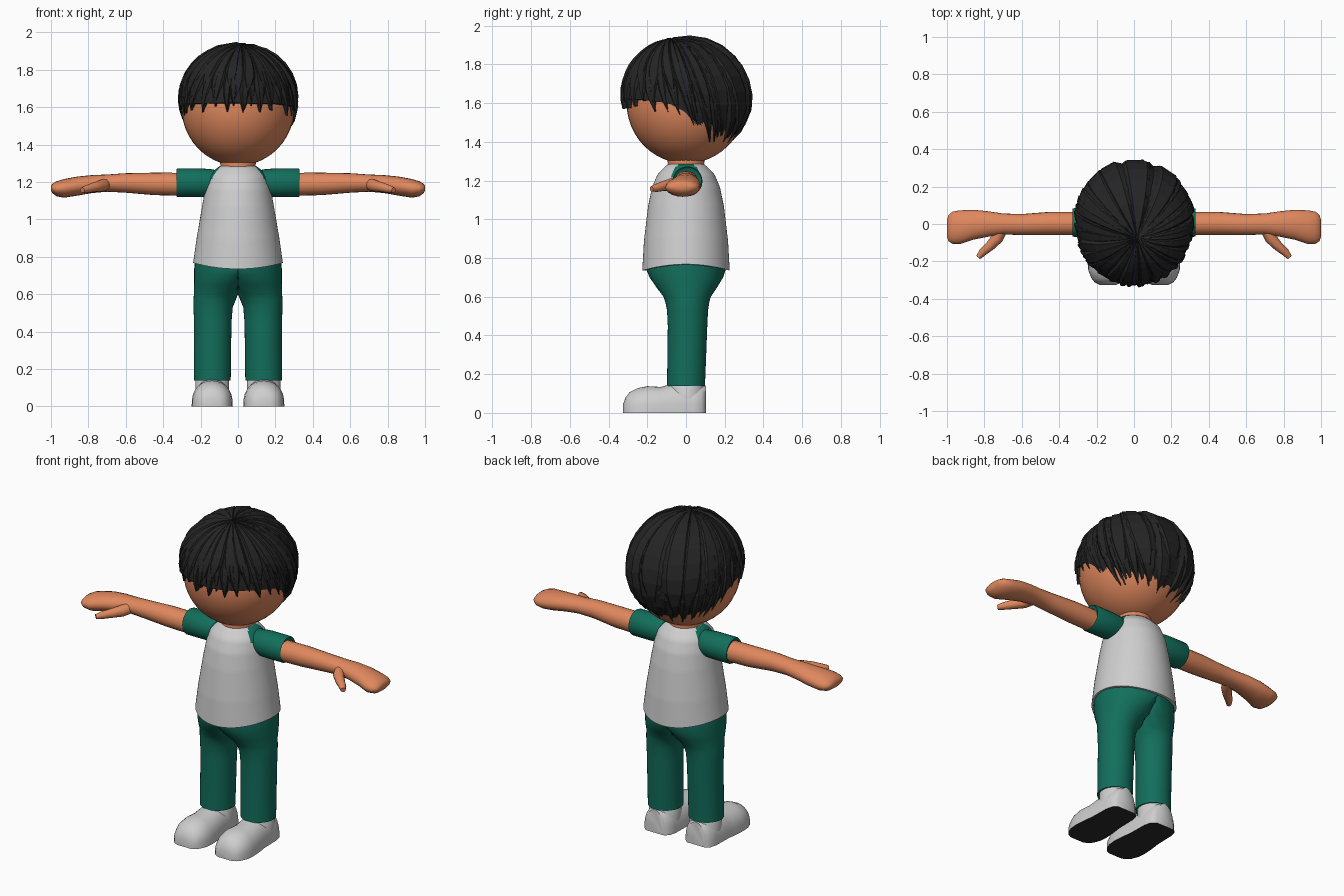
import bpy, bmesh, math, random
from math import sin, cos, pi, radians
from mathutils import Vector

if "Cube" in bpy.data.objects:
    bpy.data.objects.remove(bpy.data.objects["Cube"])

random.seed(4)


def material(name, rgb):
    m = bpy.data.materials.new(name)
    m.diffuse_color = (*rgb, 1)
    m.use_nodes = True
    m.node_tree.nodes["Principled BSDF"].inputs["Base Color"].default_value = m.diffuse_color
    return m


SKIN = material("skin", (0.74, 0.245, 0.11))
WHITE = material("off_white", (0.62, 0.62, 0.62))
GREEN = material("green", (0.006, 0.155, 0.105))
HAIR = material("hair_black", (0.018, 0.018, 0.018))
SOLE = material("sole_grey", (0.024, 0.024, 0.024))


def finish(bm, name, mats, smooth=50, rule=None):
    """Turn a bmesh into an object; rule picks a material index per face."""
    bm.normal_update()
    if rule:
        for f in bm.faces:
            f.material_index = rule(f)
    me = bpy.data.meshes.new(name)
    bm.to_mesh(me)
    bm.free()
    ob = bpy.data.objects.new(name, me)
    bpy.context.collection.objects.link(ob)
    for m in mats:
        me.materials.append(m)
    if smooth:
        bpy.ops.object.select_all(action='DESELECT')
        ob.select_set(True)
        bpy.context.view_layer.objects.active = ob
        bpy.ops.object.shade_smooth_by_angle(angle=radians(smooth))
    return ob


def loft(rings, cap=True):
    """Skin closed rings of points."""
    bm = bmesh.new()
    vs = [[bm.verts.new(p) for p in r] for r in rings]
    n = len(vs[0])
    for a, b in zip(vs, vs[1:]):
        for i in range(n):
            j = (i + 1) % n
            bm.faces.new((a[i], a[j], b[j], b[i]))
    if cap:
        bm.faces.new(vs[0][::-1])
        bm.faces.new(vs[-1])
    bmesh.ops.recalc_face_normals(bm, faces=bm.faces)
    return bm


def mix(table, t):
    """Linear lookup in rows whose first value is the key."""
    for a, b in zip(table, table[1:]):
        if t <= b[0]:
            k = max(0, (t - a[0]) / (b[0] - a[0]))
            return [p + (q - p) * k for p, q in zip(a[1:], b[1:])]
    return table[-1][1:]


def angles(n):
    return [2 * pi * i / n for i in range(n)]


def tube(points, radii, n=12):
    """Round tube through points lying roughly in a level plane."""
    ps = [Vector(p) for p in points]
    rings = []
    for i, (p, r) in enumerate(zip(ps, radii)):
        d = (ps[min(i + 1, len(ps) - 1)] - ps[max(i - 1, 0)]).normalized()
        u = d.cross(Vector((0, 0, 1))).normalized()
        v = u.cross(d)
        rings.append([p + u * r * cos(a) + v * r * sin(a) for a in angles(n)])
    return loft(rings)


# Head and neck
bm = bmesh.new()
bmesh.ops.create_uvsphere(bm, u_segments=40, v_segments=24, radius=1)
for v in bm.verts:
    v.co = (v.co.x * 0.302, v.co.y * 0.307, 1.6 + v.co.z * 0.312)
finish(bm, "head", [SKIN])
finish(loft([[(r * cos(a), r * sin(a), z) for a in angles(24)]
             for z, r in ((1.24, 0.1), (1.29, 0.094), (1.34, 0.1))]), "neck", [SKIN])

# Shirt body, with raglan shoulders and a hem that rises at the sides
SHIRT = [(0.0, 0.24, 0.226), (0.28, 0.22, 0.217), (0.6, 0.192, 0.196), (0.78, 0.175, 0.176),
         (0.9, 0.155, 0.148), (0.96, 0.128, 0.118), (1.0, 0.098, 0.092)]
rings = []
for k in range(41):
    t = k / 40
    rx, ry = mix(SHIRT, t)
    rings.append([(rx * cos(a), ry * sin(a),
                   0.735 + 0.55 * t + 0.033 * cos(a) ** 2 * (1 - t) ** 2) for a in angles(72)])


def raglan(f):
    c = f.calc_center_median()
    return int(c.z > 1.11 and abs(c.x) > 0.095 + 0.75 * max(0, 1.28 - c.z) and c.z < 1.283)


finish(loft(rings), "shirt", [WHITE, GREEN], rule=raglan)

# Trouser leg half: round cuff widening into half of the hips, closed at x = 0
LEG = [(0.14, 0.137, 0.098, 0.0, 0.098), (0.45, 0.135, 0.1, 0.008, 0.102),
       (0.53, 0.133, 0.105, 0.008, 0.106), (0.57, 0.125, 0.113, 0.007, 0.113),
       (0.6, 0.11, 0.126, 0.006, 0.122), (0.65, 0.08, 0.155, 0.004, 0.158),
       (0.7, 0.04, 0.194, 0.002, 0.19), (0.74, 0.0, 0.234, 0.0, 0.205),
       (0.78, 0.0, 0.23, 0.0, 0.205)]

# Arm and hand sections: x, centre y, centre z, radius y, radius z
ARM = [(0.25, 0.003, 1.187, 0.062, 0.062), (0.45, 0.003, 1.19, 0.062, 0.06),
       (0.6, -0.003, 1.195, 0.056, 0.052), (0.7, 0.0, 1.194, 0.056, 0.046),
       (0.78, 0.0, 1.189, 0.068, 0.048), (0.86, -0.004, 1.178, 0.08, 0.051),
       (0.93, -0.017, 1.166, 0.09, 0.05), (0.97, -0.02, 1.164, 0.086, 0.04),
       (0.992, -0.022, 1.166, 0.07, 0.026), (1.0, -0.024, 1.166, 0.045, 0.012)]

# Shoe sections along y: half width, height
SHOE = [(-0.325, 0.045, 0.045), (-0.312, 0.072, 0.08), (-0.29, 0.09, 0.108),
        (-0.25, 0.106, 0.128), (-0.2, 0.11, 0.138), (-0.13, 0.105, 0.134),
        (-0.08, 0.098, 0.148), (0.04, 0.095, 0.15), (0.08, 0.085, 0.148), (0.102, 0.06, 0.14)]

SLEEVE = [(0.09, 0.062), (0.14, 0.072), (0.2, 0.077), (0.32, 0.077), (0.33, 0.073), (0.32, 0.06)]

for side, s in (("right", 1), ("left", -1)):
    rings = [[(s * max(0, cx + rx * cos(a)), cy + ry * sin(a), z) for a in angles(40)]
             for z, cx, rx, cy, ry in LEG]
    bm = loft(rings)
    bmesh.ops.delete(bm, geom=[f for f in bm.faces if all(abs(v.co.x) < 1e-5 for v in f.verts)],
                     context='FACES')
    finish(bm, side + "_trouser_leg", [GREEN])

    finish(loft([[(s * x, 0.008 + r * cos(a), 1.196 + r * sin(a)) for a in angles(28)]
                 for x, r in SLEEVE]), side + "_sleeve", [GREEN])

    finish(loft([[(s * x, cy + ry * cos(a), cz + rz * sin(a)) for a in angles(20)]
                 for x, cy, cz, ry, rz in ARM]), side + "_arm", [SKIN])

    finish(tube([(s * 0.705, -0.02, 1.188), (s * 0.73, -0.075, 1.18), (s * 0.77, -0.118, 1.172),
                 (s * 0.81, -0.152, 1.162), (s * 0.832, -0.178, 1.157)],
                [0.032, 0.032, 0.026, 0.021, 0.014]), side + "_thumb", [SKIN])

    # Shoe: domed sections with a flat dark sole
    dome = [pi * i / 16 for i in range(17)]
    finish(loft([[(s * 0.138 + w * cos(a), y, h * max(0, sin(a)) ** 0.75) for a in dome]
                 for y, w, h in SHOE]), side + "_shoe", [WHITE, SOLE],
           rule=lambda f: int(f.normal.z < -0.9))
    finish(loft([[(s * 0.137 + r * cos(a), 0.004 + r * sin(a), z) for a in angles(28)]
                 for z, r in ((0.04, 0.09), (0.155, 0.09), (0.163, 0.084))]),
           side + "_shoe_collar", [WHITE])

# Hair: strands run from the crown to a hairline that drops behind the ears
POLE = Vector((0.05, -0.22, 0.97)).normalized()
HAIRLINE = [(0, 1.595), (45, 1.59), (75, 1.57), (90, 1.52), (110, 1.40), (140, 1.345), (180, 1.335)]


def hair_point(a, t, r):
    """Point at azimuth a (0 = front), t from crown to hairline, radius factor r."""
    d = math.degrees((a + pi) % (2 * pi) - pi)
    z = mix(HAIRLINE, abs(d) if d > 0 else max(0, abs(d) - 12))[0]
    h = (z - 1.62) / 0.32
    w = math.sqrt(1 - h * h)
    end = Vector((w * sin(a), -w * cos(a), h))
    ang = POLE.angle(end)
    p = (POLE * sin((1 - t) * ang) + end * sin(t * ang)) / sin(ang)
    return Vector((p.x * 0.316 * r, p.y * 0.333 * r, 1.62 + p.z * 0.312 * r))


# Under layer, tucked in against the head at its edge
cap_rows = [(0.02 + 0.92 * k / 12, 0.985) for k in range(13)] + [(0.95, 0.88)]
finish(loft([[hair_point(a, t, r) for a in angles(60)] for t, r in cap_rows]),
       "hair_cap", [HAIR], smooth=0)

# Overlapping ridged locks with pointed tips
bm = bmesh.new()
COUNT, ROWS = 46, 9
for layer, (length, lift) in enumerate(((1.0, 0.0), (0.8, 0.018))):
    for i in range(COUNT if layer == 0 else 24):
        n = COUNT if layer == 0 else 24
        a0 = 2 * pi * (i + random.uniform(-0.25, 0.25)) / n
        reach = length * random.uniform(0.94, 1.07)
        ridge = random.uniform(1.025, 1.055) + lift
        half = 2 * pi / n * random.uniform(0.75, 1.0)
        sweep = random.uniform(-0.08, 0.12)
        rows = []
        for k in range(ROWS + 1):
            t = k / ROWS
            w = half * (1 if t < 0.7 else max(0.04, 1 - ((t - 0.7) / 0.3) ** 1.5))
            tuck = (1 - 0.045 * t ** 5) * (0.975 + 0.025 * min(1, t * 4))
            c = a0 + sweep * t * t
            rows.append([bm.verts.new(hair_point(c + o * w, 0.01 + t * (reach - 0.01), r * tuck))
                         for o, r in ((-1, 0.97), (-0.35, ridge), (0.45, ridge - 0.012), (1, 0.965))])
        for p, q in zip(rows, rows[1:]):
            for j in range(3):
                bm.faces.new((p[j], q[j], q[j + 1], p[j + 1]))
finish(bm, "hair_locks", [HAIR], smooth=0)
